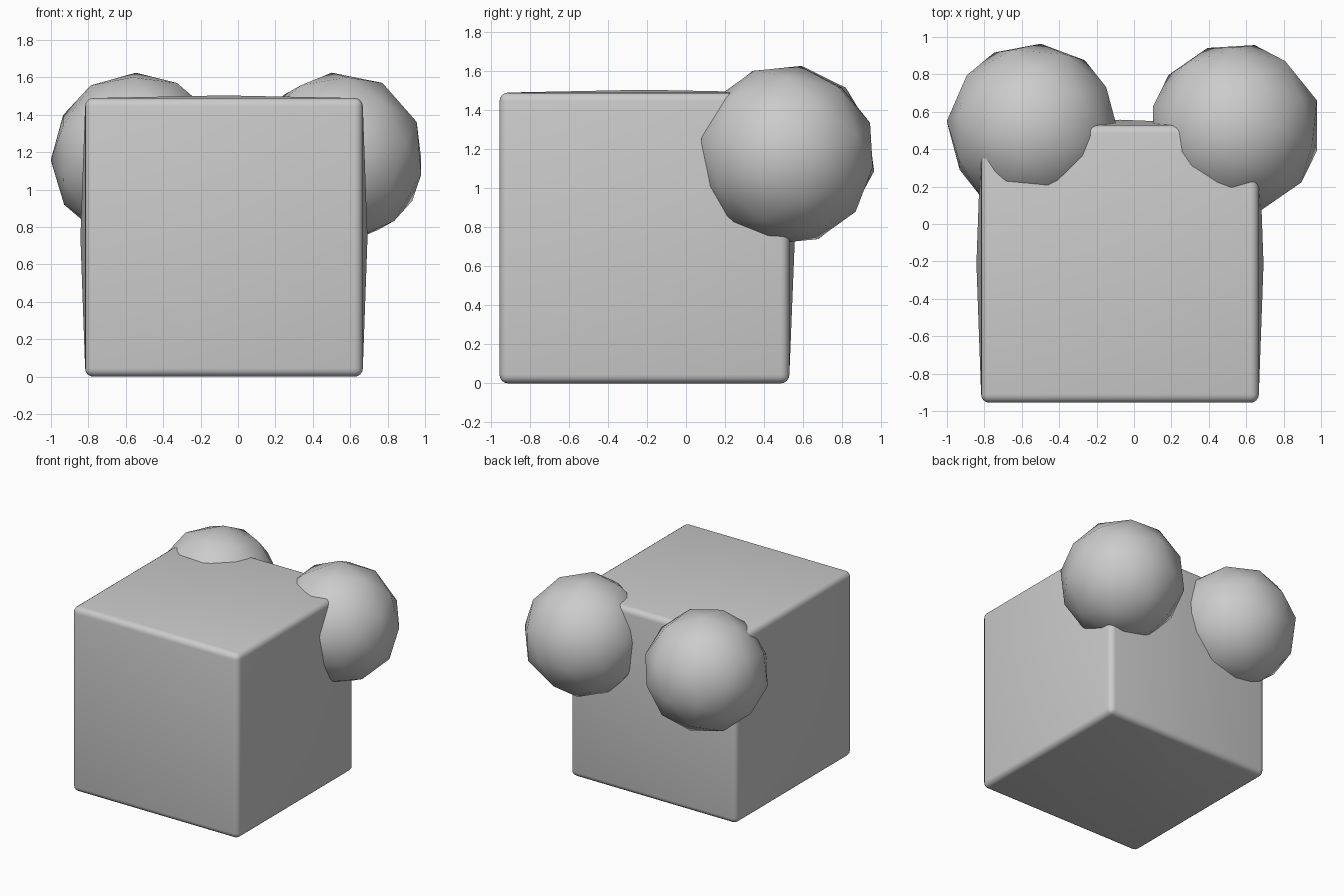
import bpy, bmesh
from math import radians
from mathutils import Vector

if "Cube" in bpy.data.objects:
    bpy.data.objects.remove(bpy.data.objects["Cube"])


def finish(bm, name, loc, angle):
    mesh = bpy.data.meshes.new(name)
    bm.to_mesh(mesh)
    bm.free()
    ob = bpy.data.objects.new(name, mesh)
    ob.location = loc
    bpy.context.collection.objects.link(ob)
    bpy.ops.object.select_all(action='DESELECT')
    ob.select_set(True)
    bpy.context.view_layer.objects.active = ob
    bpy.ops.object.shade_smooth_by_angle(angle=radians(angle))
    return ob


# Rounded box body, with some faces puffed gently outward at their centres
bm = bmesh.new()
bmesh.ops.create_cube(bm, size=1)
bmesh.ops.scale(bm, vec=(1.485, 1.485, 1.49), verts=bm.verts)
bmesh.ops.bevel(bm, geom=bm.edges[:], offset=0.045, segments=4,
                profile=0.5, affect='EDGES')
bm.normal_update()
puffs = [(Vector((1, 0, 0)), 0.025), (Vector((-1, 0, 0)), 0.025),
         (Vector((0, 1, 0)), 0.028), (Vector((0, 0, 1)), 0.014)]
for direction, amount in puffs:
    face = max((f for f in bm.faces if f.normal.dot(direction) > 0.99),
               key=lambda f: f.calc_area())
    centre = bmesh.ops.poke(bm, faces=[face])['verts'][0]
    centre.co += direction * amount
finish(bm, "box_body", (-0.075, -0.213, 0.745), 40)

# Two faceted-outline balls set into the back upper corners
for name, x, turn in (("ball_left", -0.54, 12), ("ball_right", 0.54, 36)):
    bm = bmesh.new()
    bmesh.ops.create_icosphere(bm, subdivisions=2, radius=0.463)
    ball = finish(bm, name, (x, 0.51, 1.17), 60)
    ball.rotation_euler = (radians(20), radians(-8), radians(turn))
